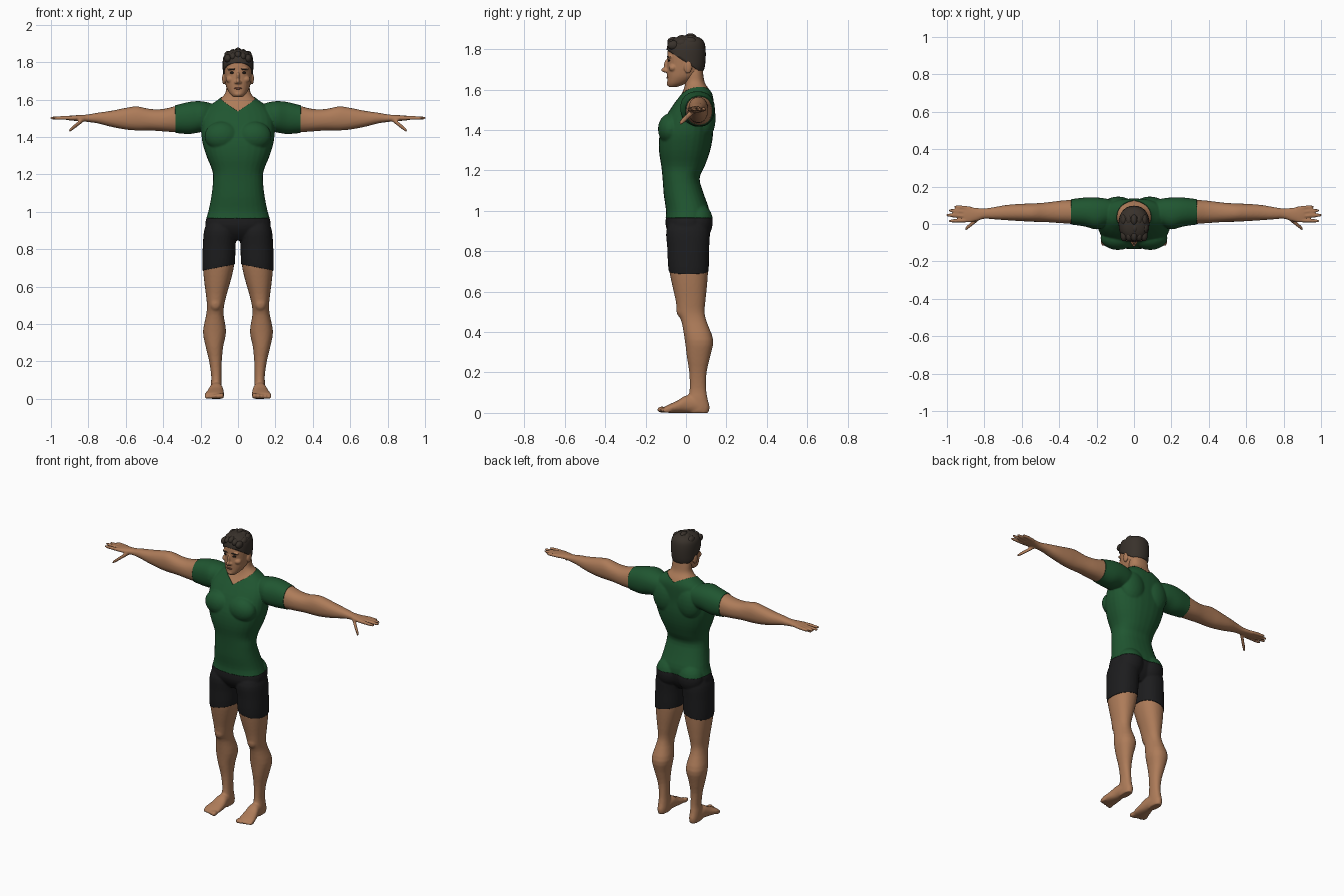
import bpy, bmesh, math
from mathutils import Matrix, Vector

if "Cube" in bpy.data.objects:
    bpy.data.objects.remove(bpy.data.objects["Cube"], do_unlink=True)


def material(name, rgb):
    mat = bpy.data.materials.new(name)
    mat.use_nodes = True
    colour = (*rgb, 1)
    mat.diffuse_color = colour
    mat.node_tree.nodes["Principled BSDF"].inputs["Base Color"].default_value = colour
    return mat


skin = material("skin", (.42, .2, .1))
green = material("green cloth", (.014, .092, .03))
black = material("black cloth", (.012, .012, .013))
brown = material("dark hair", (.04, .031, .024))
dark = material("dark eyes", (.02, .013, .01))
rose = material("lip tone", (.25, .09, .055))


def catmull(p, f):
    """Smoothly blend between the two middle rows of four."""
    return [b + .5 * f * (c - a + f * (2 * a - 5 * b + 4 * c - d + f * (3 * (b - c) + d - a)))
            for a, b, c, d in zip(*p)]


def loft(bm, axis, rows, square=.9, steps=3, sides=28):
    """Skin rounded sections; each row is position, then low and high of both other axes."""
    last = len(rows) - 1
    path = []
    for i in range(last):
        near = [rows[max(0, min(last, i + k))] for k in (-1, 0, 1, 2)]
        path += [catmull(near, s / steps) for s in range(steps)]
    path.append(rows[last])
    rings = []
    for t, u0, u1, v0, v1 in path:
        ring = []
        for k in range(sides):
            angle = math.tau * k / sides
            c, s = math.cos(angle), math.sin(angle)
            u = (u0 + u1) / 2 + (u1 - u0) / 2 * math.copysign(abs(c) ** square, c)
            v = (v0 + v1) / 2 + (v1 - v0) / 2 * math.copysign(abs(s) ** square, s)
            place = {"X": (t, u, v), "Y": (u, t, v), "Z": (u, v, t)}[axis]
            ring.append(bm.verts.new(place))
        rings.append(ring)
    for low, high in zip(rings, rings[1:]):
        for k in range(sides):
            j = (k + 1) % sides
            bm.faces.new((low[k], low[j], high[j], high[k]))
    bm.faces.new(rings[0])
    bm.faces.new(rings[-1])


def column(bm, rows, square=.9):
    """Vertical loft that is symmetric in x: height, half width, front, back."""
    loft(bm, "Z", [(z, -w, w, y0, y1) for z, w, y0, y1 in rows], square)


def blob(bm, place, radii):
    bmesh.ops.create_icosphere(bm, subdivisions=3, radius=1,
                               matrix=Matrix.Translation(place) @ Matrix.Diagonal((*radii, 1)))


def digit(bm, start, end, r):
    rows = []
    for f, size in ((0, 1), (.5, 1), (.88, .85), (1, .45)):
        x, y, z = Vector(start).lerp(Vector(end), f)
        rows.append((x, y - r * size, y + r * size, z - r * size, z + r * size))
    loft(bm, "X", rows, 1)


def mirror(bm):
    copy = bmesh.ops.duplicate(bm, geom=bm.verts[:] + bm.edges[:] + bm.faces[:])["geom"]
    for v in copy:
        if isinstance(v, bmesh.types.BMVert):
            v.co.x *= -1


def finish(bm, name, mat, thickness=0, offset=1):
    for f in bm.faces:
        f.smooth = True
    mesh = bpy.data.meshes.new(name)
    bm.to_mesh(mesh)
    bm.free()
    mesh.materials.append(mat)
    obj = bpy.data.objects.new(name, mesh)
    bpy.context.collection.objects.link(obj)
    if thickness:
        mod = obj.modifiers.new("cloth", "SOLIDIFY")
        mod.thickness, mod.offset = thickness, offset
    return obj


def fuse(bm, voxel, rounds):
    """Melt overlapping volumes into one soft surface."""
    bmesh.ops.recalc_face_normals(bm, faces=bm.faces)
    obj = finish(bm, "draft", skin)
    mod = obj.modifiers.new("fuse", "REMESH")
    mod.mode, mod.voxel_size = "VOXEL", voxel
    mod = obj.modifiers.new("soften", "SMOOTH")
    mod.factor, mod.iterations = .5, rounds
    bpy.context.view_layer.update()
    out = bmesh.new()
    out.from_object(obj, bpy.context.evaluated_depsgraph_get())
    bpy.data.objects.remove(obj, do_unlink=True)
    return out


body = bmesh.new()
# arm and palm
loft(body, "X", [
    (.08, .03, .11, 1.47, 1.55), (.14, 0, .13, 1.44, 1.575), (.2, -.025, .138, 1.43, 1.588),
    (.26, -.01, .138, 1.42, 1.584), (.33, 0, .13, 1.425, 1.567), (.4, .005, .124, 1.43, 1.55),
    (.47, .01, .115, 1.435, 1.55), (.54, .012, .11, 1.435, 1.564), (.6, .015, .108, 1.44, 1.556),
    (.68, .02, .102, 1.455, 1.54), (.75, .025, .09, 1.473, 1.53), (.8, .028, .083, 1.48, 1.521),
    (.84, .016, .086, 1.485, 1.518), (.88, .008, .092, 1.487, 1.516), (.91, .01, .092, 1.49, 1.513)])
# fingers and thumb
for y, tip_x, tip_y in ((.083, .96, .093), (.062, .99, .073), (.041, 1.005, .048), (.019, .99, .016)):
    digit(body, (.87, y, 1.502), (tip_x, tip_y, 1.502), .0105)
digit(body, (.82, .04, 1.498), (.905, -.03, 1.432), .013)
# leg
loft(body, "Z", [
    (.96, .03, .155, -.07, .1), (.9, .012, .178, -.095, .115), (.82, .016, .185, -.09, .112),
    (.72, .02, .188, -.085, .11), (.64, .037, .182, -.07, .105), (.56, .06, .172, -.052, .097),
    (.5, .074, .166, -.042, .092), (.45, .077, .17, -.022, .103), (.36, .064, .187, -.006, .135),
    (.28, .079, .173, .004, .12), (.2, .087, .154, .016, .102), (.12, .089, .143, .018, .1),
    (.07, .087, .146, .01, .107), (.03, .086, .146, 0, .117), (0, .09, .142, .01, .112)])
blob(body, (.12, -.022, .51), (.032, .026, .04))
# foot and toes
loft(body, "Y", [
    (.1, .095, .14, 0, .05), (.05, .085, .148, 0, .08), (0, .079, .155, 0, .086),
    (-.04, .075, .167, 0, .062), (-.08, .074, .178, 0, .044), (-.105, .076, .178, .002, .032)])
for i in range(5):
    size = .016 - .0015 * i
    blob(body, (.088 + .02 * i, -.118 + .006 * i, size), (size * .85, .026, size))
# chest, shoulder blade and seat muscles
blob(body, (.085, -.075, 1.405), (.09, .06, .075))
blob(body, (.085, .085, 1.46), (.085, .058, .11))
blob(body, (.078, .06, .945), (.082, .07, .09))
mirror(body)
# trunk and neck
column(body, [
    (.85, .06, -.05, .06), (.885, .13, -.08, .09), (.93, .172, -.098, .108), (1, .155, -.095, .112),
    (1.08, .139, -.106, .085), (1.16, .13, -.112, .063), (1.22, .133, -.118, .088),
    (1.3, .165, -.13, .116), (1.38, .188, -.126, .13), (1.46, .192, -.098, .13),
    (1.52, .182, -.062, .132), (1.565, .148, -.03, .13), (1.6, .1, -.012, .115),
    (1.635, .068, -.004, .093), (1.68, .062, 0, .085), (1.73, .055, 0, .08)], .85)
body = fuse(body, .006, 5)

# crisp garment edges: waist, sleeves, shorts hems, neckline
cuts = [((0, 0, .965), (0, 0, 1))]
for s in (-1, 1):
    cuts += [((.335 * s, 0, 0), (1, 0, 0)), ((0, 0, .724), (.2 * s, 0, 1)),
             ((0, 0, 1.5475), (-.55 * s, -.25, 1))]
for place, normal in cuts:
    bmesh.ops.bisect_plane(body, geom=body.verts[:] + body.edges[:] + body.faces[:],
                           dist=.0001, plane_co=place, plane_no=normal)


def region(c):
    side = abs(c.x)
    if c.z > .965:
        covered = side < .335 and c.z < 1.5475 + .55 * side + .25 * c.y
        return "shirt" if covered else "body"
    return "shorts" if c.z > .724 - .2 * side else "body"


for name, mat, thickness in (("body", skin, 0), ("shirt", green, .004), ("shorts", black, .003)):
    part = body.copy()
    others = [f for f in part.faces if region(f.calc_center_median()) != name]
    bmesh.ops.delete(part, geom=others, context="FACES")
    finish(part, name, mat, thickness)
body.free()

# head with ears, cheeks, brow ridge and nose
head = bmesh.new()
blob(head, (.076, .01, 1.712), (.009, .02, .032))
blob(head, (.04, -.064, 1.708), (.026, .022, .02))
blob(head, (.03, -.078, 1.763), (.028, .014, .009))
blob(head, (.01, -.095, 1.692), (.009, .012, .008))
mirror(head)
column(head, [
    (1.613, .022, -.085, -.045), (1.63, .042, -.092, 0), (1.66, .06, -.093, .05),
    (1.69, .068, -.094, .08), (1.73, .073, -.092, .088), (1.78, .075, -.092, .09),
    (1.82, .068, -.082, .084), (1.845, .048, -.055, .062), (1.857, .02, -.02, .03)])
blob(head, (0, -.1, 1.698), (.011, .023, .014))
blob(head, (0, -.093, 1.722), (.009, .016, .03))
blob(head, (0, -.082, 1.63), (.022, .014, .014))
finish(fuse(head, .004, 3), "head", skin)

# eyes, eyebrows and lips
for name, mat, x, y, z, radii in (("eyes", dark, .03, -.084, 1.744, (.014, .006, .006)),
                                  ("eyebrows", brown, .031, -.087, 1.763, (.02, .007, .005))):
    pair = bmesh.new()
    blob(pair, (x, y, z), radii)
    mirror(pair)
    bmesh.ops.recalc_face_normals(pair, faces=pair.faces)
    finish(pair, name, mat)
lips = bmesh.new()
blob(lips, (0, -.089, 1.66), (.021, .008, .006))
finish(lips, "lips", rose)

# hair cap, trimmed along the hairline and nape
hair = bmesh.new()
column(hair, [
    (1.66, .06, -.09, .07), (1.7, .077, -.094, .09), (1.75, .081, -.097, .097),
    (1.8, .082, -.096, .097), (1.835, .075, -.085, .09), (1.857, .052, -.055, .068),
    (1.868, .018, -.015, .03)])
bmesh.ops.recalc_face_normals(hair, faces=hair.faces)
for place, normal in (((0, 0, 1.735), (0, .65, 1)), ((0, 0, 1.695), (0, 0, 1))):
    bmesh.ops.bisect_plane(hair, geom=hair.verts[:] + hair.edges[:] + hair.faces[:],
                           plane_co=place, plane_no=normal, clear_inner=True)
finish(hair, "hair", brown, .012, -1)

# swept locks over the forehead and crown
locks = bmesh.new()
for row in range(3):
    for i in range(5):
        x = (i - 2) * .027 + .004 * (row % 2)
        z = 1.838 + .009 * row - abs(i - 2) * .009
        blob(locks, (x, -.062 + .042 * row, z), (.019, .03, .023))
finish(locks, "hair_locks", brown)
